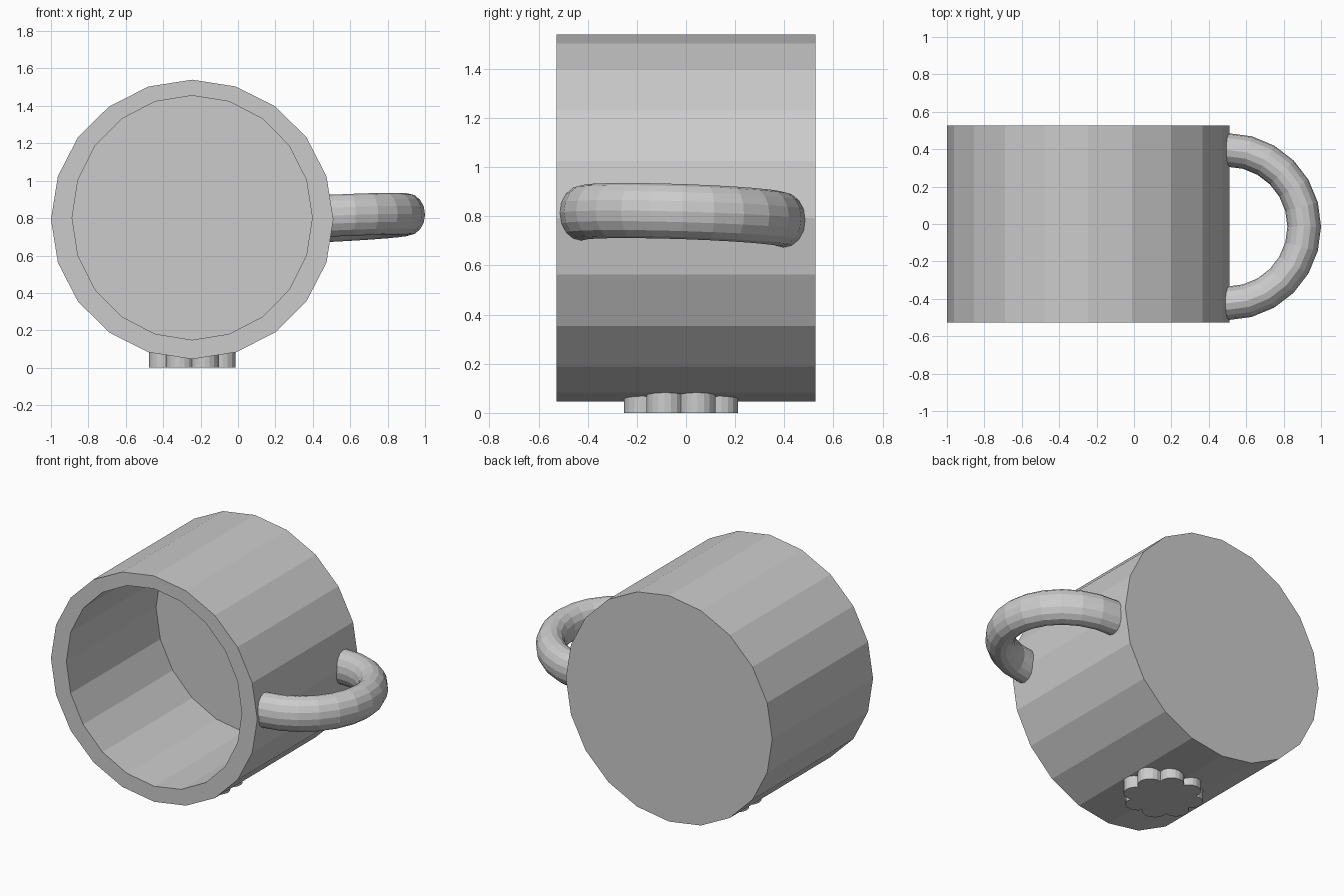
import bpy, bmesh
from math import sin, cos, tan, asin, pi, radians

if "Cube" in bpy.data.objects:
    bpy.data.objects.remove(bpy.data.objects["Cube"], do_unlink=True)

grey = bpy.data.materials.new("plain grey")
grey.use_nodes = True
grey.diffuse_color = (0.6, 0.6, 0.6, 1)
grey.node_tree.nodes["Principled BSDF"].inputs["Base Color"].default_value = (0.6, 0.6, 0.6, 1)


def loft(name, rings):
    """Join matching rings of points into a closed solid, capped at both ends."""
    bm = bmesh.new()
    loops = [[bm.verts.new(p) for p in ring] for ring in rings]
    for a, b in zip(loops, loops[1:]):
        for i in range(len(a)):
            j = (i + 1) % len(a)
            bm.faces.new((a[i], a[j], b[j], b[i]))
    bm.faces.new(loops[0])
    bm.faces.new(loops[-1])
    bmesh.ops.recalc_face_normals(bm, faces=bm.faces)
    mesh = bpy.data.meshes.new(name)
    bm.to_mesh(mesh)
    bm.free()
    mesh.materials.append(grey)
    obj = bpy.data.objects.new(name, mesh)
    bpy.context.collection.objects.link(obj)
    return obj


# Mug body: a hollow twenty-sided cup lying on its side, open to the front
def cup_ring(rx, rz, y, z=0.793, sides=20):
    return [(-0.245 + rx * cos(2 * pi * i / sides), y, z + rz * sin(2 * pi * i / sides))
            for i in range(sides)]


loft("mug_body", [
    cup_ring(0.755, 0.747, 0.527),
    cup_ring(0.755, 0.747, -0.527),
    cup_ring(0.642, 0.653, -0.527, 0.802),
    cup_ring(0.642, 0.653, 0.41, 0.802),
])


# Handle: half ring with an oval section, tilted slightly
def handle_ring(t, sides=16):
    ring = []
    for i in range(sides):
        a = 2 * pi * i / sides
        r = 0.41 + 0.09 * cos(a)
        z = 0.799 - 0.014 * sin(t) + 0.02 * cos(t) + 0.112 * sin(a)
        ring.append((0.5 + r * cos(t), -0.014 + r * sin(t), z))
    return ring


steps = 12
arc = [handle_ring(-pi / 2 + pi * i / steps) for i in range(steps + 1)]
# Short straight ends sunk into the wall
start = [(x - 0.03, y, z) for x, y, z in arc[0]]
end = [(x - 0.03, y, z) for x, y, z in arc[-1]]
loft("handle", [start] + arc + [end])

# Flower-shaped foot: eight round lobes, top buried in the mug wall
lobes, reach, lobe_r, cuts = 8, 0.17, 0.075, 8
half = pi / lobes
spread = half + asin(reach * sin(half) / lobe_r)
outline = []
for k in range(lobes):
    mid = half + 2 * half * k
    for i in range(cuts):
        t = mid - spread + 2 * spread * i / cuts
        outline.append((-0.245 + reach * cos(mid) + lobe_r * cos(t),
                        -0.02 + reach * sin(mid) + lobe_r * sin(t)))
loft("flower_foot", [[(x, y, z) for x, y in outline] for z in (0, 0.11)])
